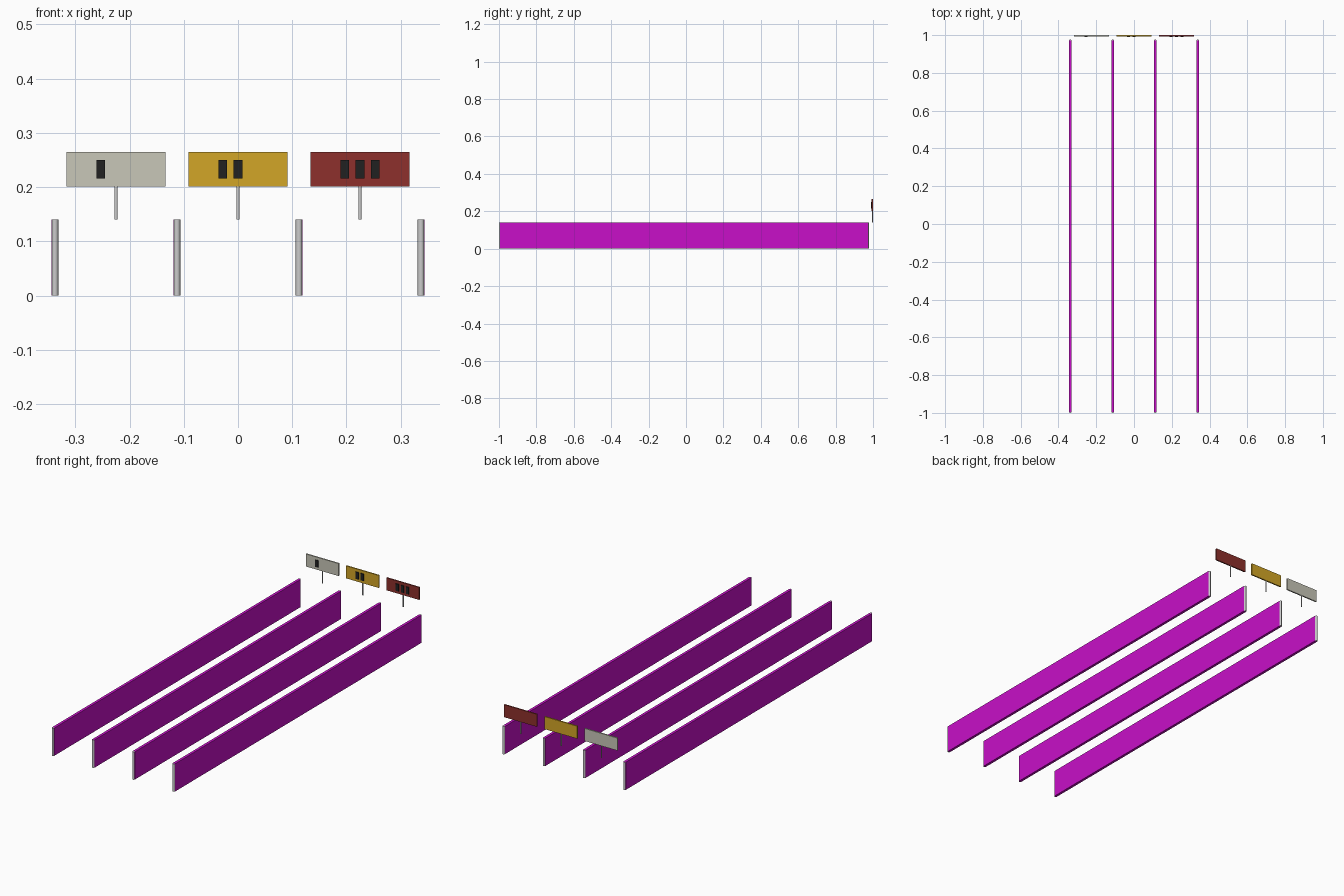
import bpy

if "Cube" in bpy.data.objects:
    bpy.data.objects.remove(bpy.data.objects["Cube"])


def material(name, rgb):
    m = bpy.data.materials.new(name)
    m.diffuse_color = (*rgb, 1)
    m.use_nodes = True
    m.node_tree.nodes["Principled BSDF"].inputs["Base Color"].default_value = m.diffuse_color
    return m


MAGENTA = material("magenta", (0.58, 0.005, 0.58))
DARK = material("dark", (0.015, 0.015, 0.015))
BOARDS = [material("off_white", (0.58, 0.57, 0.48)),
          material("yellow", (0.65, 0.38, 0.02)),
          material("red", (0.27, 0.03, 0.025))]


def finish(name, mat):
    o = bpy.context.object
    o.name = name
    if mat:
        o.data.materials.append(mat)
    return o


def box(name, centre, size, mat=None):
    bpy.ops.mesh.primitive_cube_add(size=1, location=centre)
    bpy.context.object.scale = size
    bpy.ops.object.transform_apply(location=False, rotation=False, scale=True)
    return finish(name, mat)


def rod(name, x, y, z0, z1, radius):
    bpy.ops.mesh.primitive_cylinder_add(vertices=16, radius=radius, depth=z1 - z0,
                                        location=(x, y, (z0 + z1) / 2))
    bpy.ops.object.shade_smooth_by_angle()
    return finish(name, None)


PITCH = 0.225
WALL_H = 0.14
Y0, Y1 = -0.994, 0.972

# Lane dividers, each with a round post at both ends
for i in range(4):
    x = (i - 1.5) * PITCH
    box(f"lane_divider_{i + 1}", (x, (Y0 + Y1) / 2, WALL_H / 2),
        (0.0134, Y1 - Y0, WALL_H), MAGENTA)
    rod(f"front_end_post_{i + 1}", x, Y0, 0, WALL_H, 0.006)
    rod(f"back_end_post_{i + 1}", x, Y1, 0, WALL_H, 0.006)

# Marker boards at the far end, with one, two and three pips
for i, mat in enumerate(BOARDS):
    x = (i - 1) * PITCH
    box(f"sign_board_{i + 1}", (x, 0.9965, 0.233), (0.183, 0.007, 0.063), mat)
    rod(f"sign_stem_{i + 1}", x, 0.9965, WALL_H, 0.203, 0.003)
    for k in range(i + 1):
        box(f"sign_pip_{i + 1}_{k + 1}", (x + (k - 1) * 0.028, 0.992, 0.233),
            (0.016, 0.006, 0.035), DARK)
